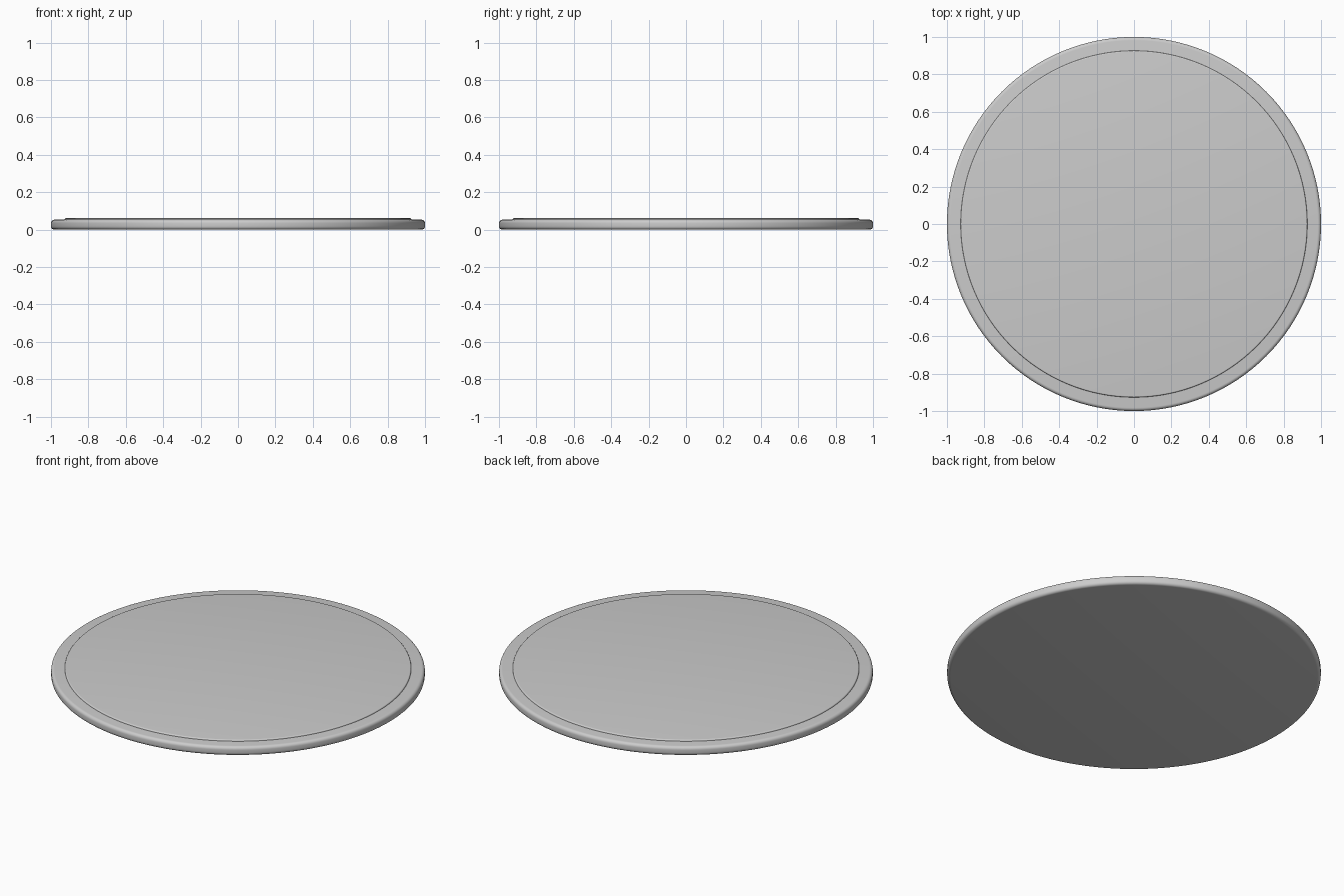
import bpy, bmesh, math

if "Cube" in bpy.data.objects:
    bpy.data.objects.remove(bpy.data.objects["Cube"])

SEGMENTS = 128

def rounded(r, z0, z1, b_low, b_high, steps=5):
    """Half-profile of a disc with rounded lower and upper edges."""
    pts = []
    for b, zc, start in ((b_low, z0 + b_low, -90), (b_high, z1 - b_high, 0)):
        if b == 0:
            pts.append((r, zc))
            continue
        for i in range(steps + 1):
            a = math.radians(start + 90 * i / steps)
            pts.append((r - b + b * math.cos(a), zc + b * math.sin(a)))
    return pts

def lathe_disc(name, profile):
    bm = bmesh.new()
    rings = []
    for r, z in profile:
        rings.append([bm.verts.new((r * math.cos(2 * math.pi * i / SEGMENTS),
                                    r * math.sin(2 * math.pi * i / SEGMENTS), z))
                      for i in range(SEGMENTS)])
    for low, high in zip(rings, rings[1:]):
        for i in range(SEGMENTS):
            j = (i + 1) % SEGMENTS
            bm.faces.new((low[i], low[j], high[j], high[i]))
    bm.faces.new(rings[0][::-1])
    bm.faces.new(rings[-1])
    mesh = bpy.data.meshes.new(name)
    bm.to_mesh(mesh)
    bm.free()
    obj = bpy.data.objects.new(name, mesh)
    bpy.context.collection.objects.link(obj)
    bpy.ops.object.select_all(action='DESELECT')
    obj.select_set(True)
    bpy.context.view_layer.objects.active = obj
    bpy.ops.object.shade_smooth_by_angle(angle=math.radians(30))
    return obj

# Round base with softened edges
lathe_disc("base_disc", rounded(1.0, 0.0, 0.053, 0.018, 0.018))

# Slightly raised top panel
lathe_disc("top_panel", rounded(0.927, 0.045, 0.061, 0.0, 0.007))
